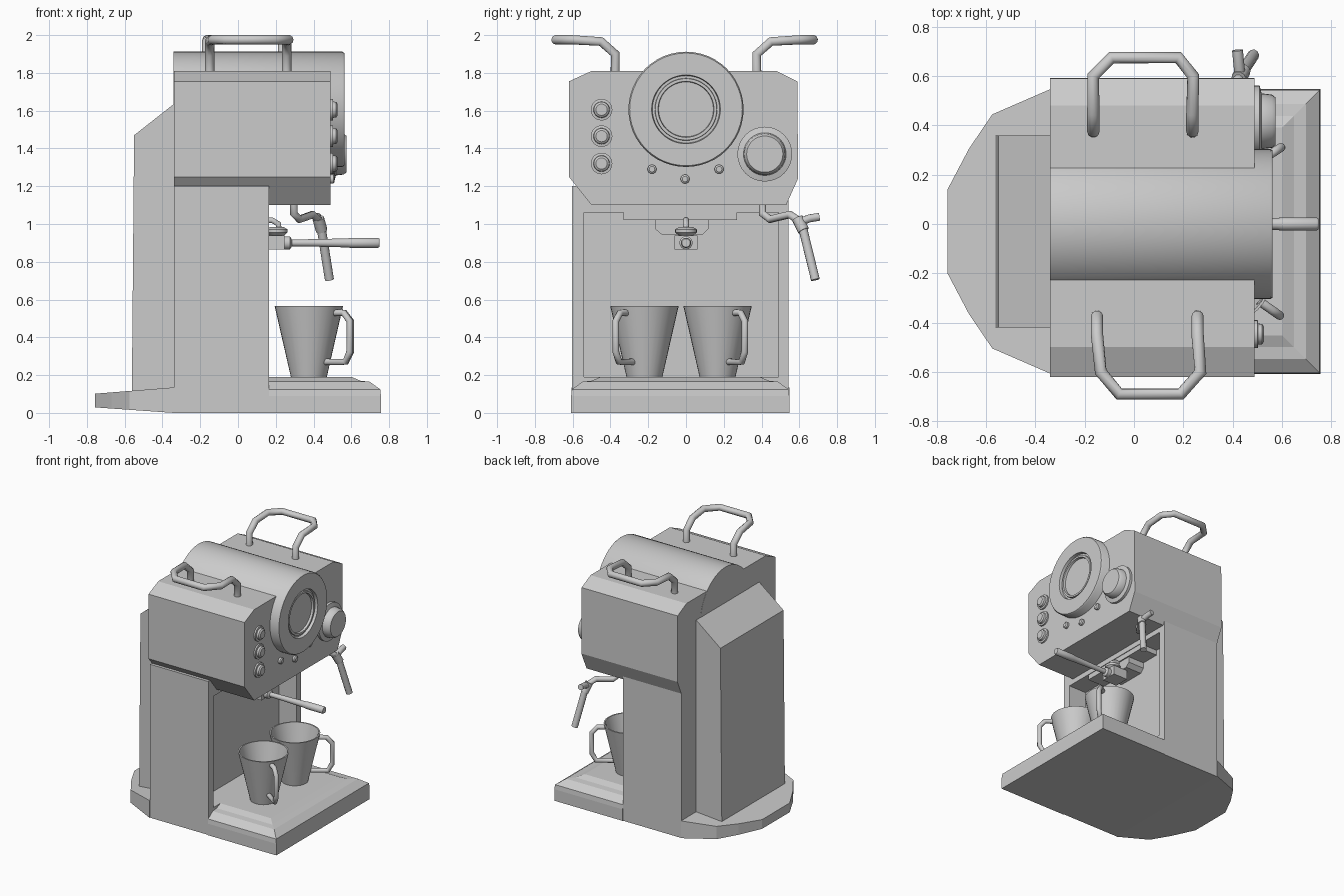
import bpy, bmesh, math
from mathutils import Vector

if "Cube" in bpy.data.objects:
    bpy.data.objects.remove(bpy.data.objects["Cube"])


def finish(name, bm, smooth=False):
    bmesh.ops.remove_doubles(bm, verts=bm.verts, dist=1e-5)
    bmesh.ops.recalc_face_normals(bm, faces=bm.faces)
    me = bpy.data.meshes.new(name)
    bm.to_mesh(me)
    bm.free()
    ob = bpy.data.objects.new(name, me)
    bpy.context.collection.objects.link(ob)
    if smooth:
        bpy.ops.object.select_all(action='DESELECT')
        ob.select_set(True)
        bpy.context.view_layer.objects.active = ob
        bpy.ops.object.shade_smooth_by_angle(angle=math.radians(35))
    return ob


def loft(name, rings):
    """Closed rings of equal length joined in order, both ends capped."""
    bm = bmesh.new()
    vs = [[bm.verts.new(p) for p in r] for r in rings]
    n = len(vs[0])
    for a, b in zip(vs, vs[1:]):
        for i in range(n):
            bm.faces.new((a[i], a[(i + 1) % n], b[(i + 1) % n], b[i]))
    bm.faces.new(vs[0])
    bm.faces.new(vs[-1])
    return finish(name, bm)


def prism_x(name, yz, x0, x1):
    return loft(name, [[(x, y, z) for y, z in yz] for x in (x0, x1)])


def box(name, x0, x1, y0, y1, z0, z1):
    return prism_x(name, [(y0, z0), (y1, z0), (y1, z1), (y0, z1)], x0, x1)


def lathe(name, prof, centre, axis='X', seg=32):
    """prof = (radius, height along axis); starts and ends on the axis."""
    bm = bmesh.new()
    rows = []
    for r, h in prof:
        row = []
        for i in range(seg):
            a = 2 * math.pi * i / seg
            c, s = r * math.cos(a), r * math.sin(a)
            off = (h, c, s) if axis == 'X' else (c, s, h)
            row.append(bm.verts.new(Vector(centre) + Vector(off)))
            if r == 0:
                row = row * seg
                break
        rows.append(row)
    for a, b in zip(rows, rows[1:]):
        for i in range(seg):
            j = (i + 1) % seg
            q = list(dict.fromkeys((a[i], a[j], b[j], b[i])))
            if len(q) > 2:
                bm.faces.new(q)
    return finish(name, bm, True)


def tube(name, pts, r):
    cu = bpy.data.curves.new(name, 'CURVE')
    cu.dimensions = '3D'
    cu.bevel_depth = r
    cu.bevel_resolution = 3
    cu.use_fill_caps = True
    sp = cu.splines.new('POLY')
    sp.points.add(len(pts) - 1)
    for p, q in zip(sp.points, pts):
        p.co = (*q, 1)
    ob = bpy.data.objects.new(name, cu)
    bpy.context.collection.objects.link(ob)
    return ob


# Body: back block plus an arch framing the recessed panel
box("body_back", -.34, .01, -.603, .543, 0, 1.2)
prism_x("body_arch", [(-.603, 0), (-.54, 0), (-.54, 1.06), (.49, 1.06), (.49, 0),
                      (.543, 0), (.543, 1.2), (-.603, 1.2)], .01, .165)
box("recess_floor", .01, .165, -.54, .49, 0, .19)

# Drip tray: stepped rings
loft("drip_tray", [[(.165, -.608 + d, z), (.757 - d, -.608 + d, z),
                    (.757 - d, .547 - d, z), (.165, .547 - d, z)]
                   for d, z in ((0, 0), (0, .09), (.004, .125), (.06, .165), (.108, .17), (.155, .19))])

# Rear foot with rounded outline
half = [(-.34, .577), (-.575, .475), (-.67, .335), (-.757, .17)]
outline = [(x, y - .03) for x, y in half] + [(x, -y - .03) for x, y in reversed(half)]
loft("rear_foot", [[(x, y, -.07 * (x + .34)) for x, y in outline],
                   [(x, y, .135 + .08 * (x + .34)) for x, y in outline]])

# Water tank with sloped top
loft("water_tank", [[(-.34, y, .1), (-.562, y, .1), (-.55, y, 1.47), (-.34, y, 1.635)]
                    for y in (-.42, .36)])

# Upper housing
prism_x("housing", [(-.62, 1.755), (-.5, 1.81), (.48, 1.81), (.59, 1.755), (.593, 1.24),
                    (.53, 1.1), (-.5, 1.1), (-.62, 1.25)], -.34, .49)

# Drum with dial face
lathe("drum", [(0, -.341), (.305, -.341), (.305, .553), (.298, .563), (.182, .563), (.178, .54),
               (.165, .54), (.163, .552), (.148, .552), (.145, .535), (0, .535)],
      (0, 0, 1.607), seg=48)

# Buttons, indicator lights, large knob
for i, z in enumerate((1.605, 1.465, 1.32)):
    lathe(f"button_{i}", [(0, .48), (.057, .48), (.057, .502), (.043, .504), (.041, .52), (.03, .528), (0, .528)],
          (0, -.447, z), seg=24)
for i, (y, z) in enumerate(((-.18, 1.29), (-.005, 1.238), (.175, 1.29))):
    lathe(f"light_{i}", [(0, .48), (.024, .48), (.024, .505), (.015, .512), (0, .512)], (0, y, z), seg=16)
lathe("steam_knob", [(0, .48), (.145, .48), (.145, .51), (.113, .518), (.108, .56), (.096, .575), (0, .575)],
      (0, .417, 1.37))

# Top rails
for side, xs, y0, y1 in (("left", (-.15, -.135, -.06, .19, .27, .258), .375, .69),
                         ("right", (-.165, -.165, -.09, .18, .24, .237), .375, .675)):
    s = -1 if side == "left" else 1
    a, b, c, d, e, f = xs
    tube("top_rail_" + side, [(x, s * y, z) for x, y, z in (
        (a, y0, 1.79), (a, y0, 1.9), (a, y0 + .075, 1.966), (b, .6, 1.975), (c, y1, 1.975),
        (d, y1, 1.975), (e, .6, 1.975), (f, y0 + .075, 1.966), (f, y0, 1.9), (f, y0, 1.79))], .025)

# Brew group and filter holder
box("group_plate", .01, .16, -.33, .27, 1.02, 1.06)
prism_x("group_block", [(-.165, 1.02), (-.165, .975), (-.13, .945), (.09, .945),
                        (.12, .975), (.12, 1.02)], .01, .15)
tube("group_pipe", [(.12, 0, 1.02), (.18, 0, 1.02), (.215, 0, 1.0), (.215, 0, .96)], .016)
lathe("group_disc", [(0, .94), (.04, .94), (.057, .955), (.057, .972), (.035, .985), (0, .985)],
      (.205, 0, 0), 'Z', 24)
box("holder_block", .12, .245, -.06, .062, .866, .94)
lathe("holder_handle", [(0, .23), (.035, .23), (.035, .275), (.018, .285), (.02, .42), (.024, .58),
                        (.027, .6), (.027, .74), (.022, .748), (0, .748)], (0, 0, .9), seg=16)

# Steam wand
tube("wand_pipe", [(.295, .405, 1.12), (.295, .405, 1.055), (.325, .445, 1.025), (.395, .55, 1.05),
                   (.43, .595, 1.02), (.44, .615, .97)], .021)
tube("wand_joint", [(.425, .59, 1.03), (.443, .622, .965)], .031)
tube("wand_nozzle", [(.442, .62, .97), (.484, .685, .705)], .024)
tube("wand_lever", [(.43, .6, 1.01), (.425, .655, 1.03), (.42, .705, 1.038)], .022)

# Cups
for i, (y, ang) in enumerate(((-.22, -35), (.167, 33))):
    c = Vector((.375, y, 0))
    lathe(f"cup_{i}", [(0, .19), (.095, .19), (.181, .565), (.171, .565), (.088, .21), (0, .21)], c, 'Z')
    d = Vector((math.cos(math.radians(ang)), math.sin(math.radians(ang)), 0))
    tube(f"cup_handle_{i}", [c + d * r + Vector((0, 0, z)) for r, z in (
        (.16, .53), (.225, .53), (.265, .485), (.265, .325), (.235, .27), (.105, .27))], .018)
